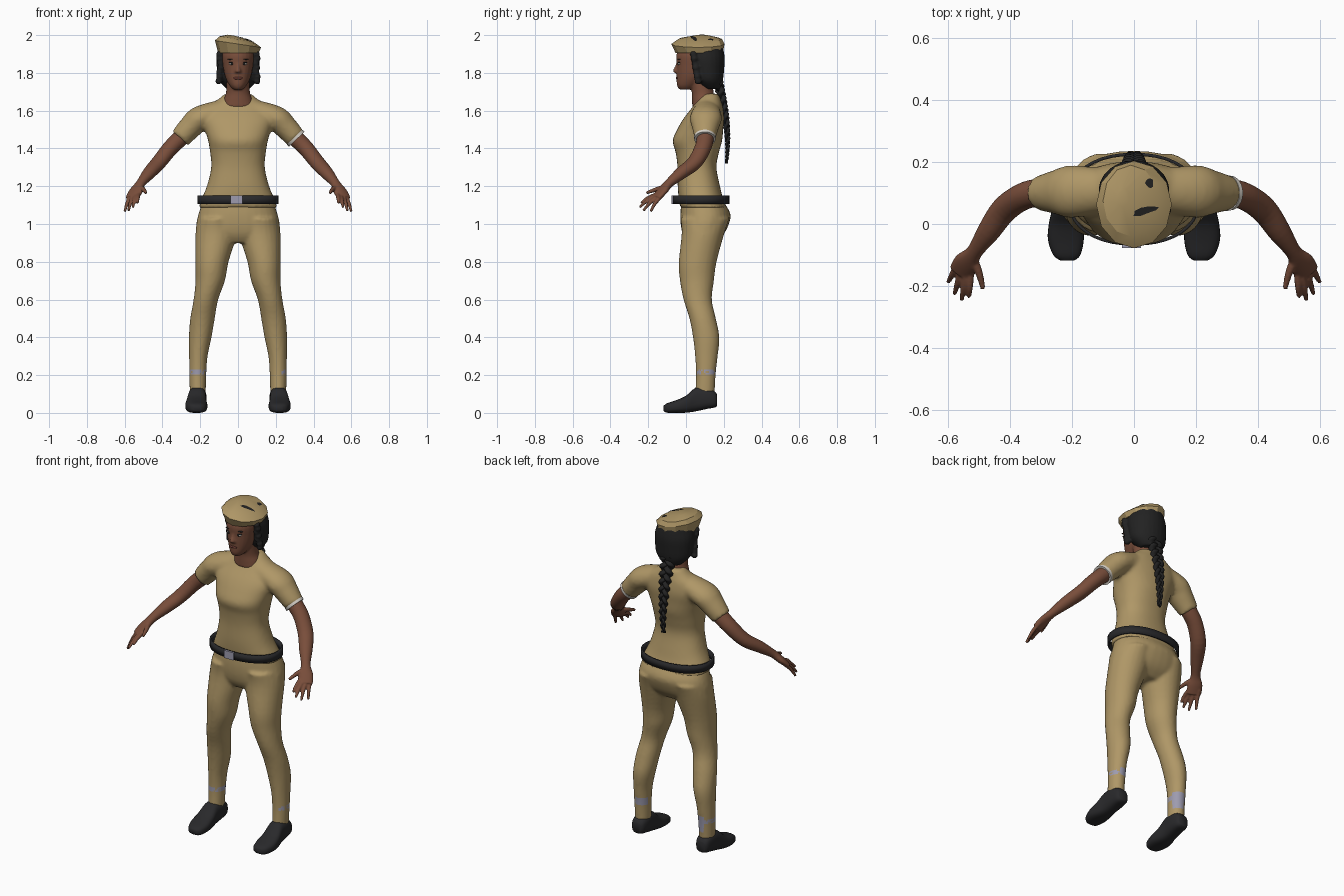
import bpy, bmesh, random
from math import sin, cos, pi, copysign
from mathutils import Vector, Matrix
from mathutils.bvhtree import BVHTree

random.seed(4)
if "Cube" in bpy.data.objects:
    bpy.data.objects.remove(bpy.data.objects["Cube"])


def material(name, r, g, b):
    m = bpy.data.materials.new(name)
    m.use_nodes = True
    m.diffuse_color = (r, g, b, 1)
    bsdf = m.node_tree.nodes["Principled BSDF"]
    bsdf.inputs["Base Color"].default_value = (r, g, b, 1)
    bsdf.inputs["Roughness"].default_value = 0.8
    return m


KHAKI = material("khaki cloth", .43, .31, .135)
SKIN = material("brown skin", .19, .075, .043)
HAIR = material("black hair", .016, .016, .016)
LEATHER = material("black leather", .022, .022, .024)
GREY = material("lavender grey", .34, .33, .43)
WHITE = material("off white", .7, .66, .6)
LIPS = material("dark lips", .13, .04, .03)


def smooth_path(pts, steps):
    """Catmull-Rom interpolation of station tuples."""
    if steps < 2:
        return [tuple(p) for p in pts]
    out = []
    for i in range(len(pts) - 1):
        quad = [pts[max(0, min(len(pts) - 1, i + k))] for k in (-1, 0, 1, 2)]
        for j in range(steps):
            t = j / steps
            out.append(tuple(b + .5 * t * (c - a + t * (2*a - 5*b + 4*c - d + t * (3*(b - c) + d - a)))
                             for a, b, c, d in zip(*quad)))
    return out + [tuple(pts[-1])]


def loft(bm, stations, axis=None, n=24, p=2, steps=4, s=1, caps=True):
    """Skin elliptical rings; a station is x, y, z, half width, half depth."""
    path = smooth_path(stations, steps)
    rings = []
    for i, (x, y, z, a, b) in enumerate(path):
        if axis:
            u, v = Vector((1, 0, 0)), Vector((0, axis == "Z", axis == "Y"))
        else:
            w = Vector(path[min(i + 1, len(path) - 1)][:3]) - Vector(path[max(i - 1, 0)][:3])
            u = w.cross(Vector((0, 0, 1))).normalized()
            v = u.cross(w).normalized()
        ring = []
        for k in range(n):
            c, d = cos(2 * pi * k / n), sin(2 * pi * k / n)
            c, d = (copysign(abs(e) ** (2 / p), e) for e in (c, d))
            co = Vector((x, y, z)) + u * a * c + v * b * d
            ring.append(bm.verts.new((co.x * s, co.y, co.z)))
        rings.append(ring)
    for r, q in zip(rings, rings[1:]):
        for k in range(n):
            bm.faces.new((r[k], r[(k + 1) % n], q[(k + 1) % n], q[k]))
    if caps:
        bm.faces.new(rings[0])
        bm.faces.new(rings[-1])


def ball(bm, centre, size):
    m = Matrix.Translation(centre) @ Matrix.Diagonal((*size, 1))
    bmesh.ops.create_uvsphere(bm, u_segments=14, v_segments=8, radius=1, matrix=m)


def finish(bm, name, mat, voxel=0, relax=4, angle=60):
    """Make the object; with a voxel size, fuse its overlapping pieces."""
    bmesh.ops.recalc_face_normals(bm, faces=bm.faces)
    me = bpy.data.meshes.new(name)
    bm.to_mesh(me)
    bm.free()
    ob = bpy.data.objects.new(name, me)
    bpy.context.collection.objects.link(ob)
    if voxel:
        r = ob.modifiers.new("fuse", "REMESH")
        r.mode, r.voxel_size = "VOXEL", voxel
        sm = ob.modifiers.new("relax", "SMOOTH")
        sm.factor, sm.iterations = .5, relax
        dg = bpy.context.evaluated_depsgraph_get()
        me = bpy.data.meshes.new_from_object(ob.evaluated_get(dg))
        ob.modifiers.clear()
        ob.data = me
    me.materials.clear()
    me.materials.append(mat)
    bpy.ops.object.select_all(action="DESELECT")
    ob.select_set(True)
    bpy.context.view_layer.objects.active = ob
    if angle:
        bpy.ops.object.shade_smooth_by_angle(angle=angle * pi / 180)
    return ob


# Shirt: body and short sleeves fused
bm = bmesh.new()
loft(bm, [(0, .095, 1.085, .21, .125), (0, .08, 1.13, .195, .118), (0, .068, 1.2, .165, .112),
          (0, .058, 1.3, .142, .103), (0, .06, 1.38, .148, .115), (0, .06, 1.44, .158, .131),
          (0, .075, 1.5, .175, .122), (0, .095, 1.56, .19, .107), (0, .115, 1.62, .16, .08),
          (0, .122, 1.66, .105, .062), (0, .13, 1.69, .07, .045)], "Z", 32, 2.3)
for s in (1, -1):
    loft(bm, [(.08, .11, 1.6, .07, .06), (.2, .105, 1.56, .085, .066), (.25, .103, 1.515, .072, .063),
              (.307, .1, 1.453, .055, .056)], s=s)
finish(bm, "shirt", KHAKI, .011, 5)

# Trousers: hips and legs fused, socks showing through at the shins
bm = bmesh.new()
loft(bm, [(0, .09, 1.11, .19, .115), (0, .103, 1.05, .21, .133), (0, .098, .99, .222, .125),
          (0, .09, .94, .215, .105), (0, .08, .9, .15, .07)], "Z", 32, 2.2)
for s in (1, -1):
    loft(bm, [(.11, .1, 1.03, .1, .13), (.115, .09, .95, .11, .113), (.138, .062, .8, .088, .1),
              (.147, .058, .7, .078, .09), (.17, .062, .6, .065, .075), (.188, .088, .5, .065, .07),
              (.2, .107, .4, .06, .07), (.21, .108, .3, .049, .06), (.213, .105, .2, .045, .052),
              (.213, .1, .1, .042, .052)], "Z", s=s)
trousers = finish(bm, "trousers", KHAKI, .009, 4)
trousers.data.materials.append(GREY)
for f in trousers.data.polygons:
    x, y, z = f.center
    right = x < 0
    band = abs(z - .215) < .012 and (right or x > .23) and random.random() < .85
    calf = y > .12 and abs(x) < .225 and (.15 if right else .2) < z < .25
    f.material_index = int(band or calf)

# Belt and buckle
bm = bmesh.new()
loft(bm, [(0, .08, z, .215, .15) for z in (1.105, 1.15)], "Z", 40, 2.2, 1, caps=False)
belt = finish(bm, "belt", LEATHER, angle=40)
belt.modifiers.new("thickness", "SOLIDIFY").thickness = .01
bm = bmesh.new()
bmesh.ops.create_cube(bm, size=1, matrix=Matrix.Translation((-.008, -.073, 1.128))
                      @ Matrix.Diagonal((.062, .009, .046, 1)))
finish(bm, "buckle", GREY, angle=0)

# Arms with hands, and shoes
for s, side in ((1, "left"), (-1, "right")):
    bm = bmesh.new()
    loft(bm, [(.24, .11, 1.53, .05, .05), (.3, .103, 1.46, .046, .045), (.36, .088, 1.4, .044, .042),
              (.42, .045, 1.325, .043, .038), (.47, -.025, 1.27, .037, .033),
              (.515, -.09, 1.215, .026, .023), (.54, -.125, 1.175, .041, .021),
              (.56, -.158, 1.138, .04, .016)], s=s)
    for i, tip in enumerate([(.533, -.236, 1.11), (.557, -.246, 1.088), (.58, -.226, 1.07), (.6, -.187, 1.066)]):
        base = Vector((.548, -.14, 1.155)) + Vector((.77, .64, 0)) * (i - 1.5) * .018
        mid = base.lerp(Vector(tip), .55) + Vector((0, -.004, .006))
        loft(bm, [(*base, .012, .012), (*mid, .0105, .0105), (*tip, .007, .007)], n=10, s=s)
    loft(bm, [(.525, -.105, 1.195, .016, .016), (.503, -.15, 1.185, .013, .013),
              (.487, -.21, 1.165, .008, .008)], n=10, s=s)
    finish(bm, side + "_arm", SKIN, .005, 2)

    bm = bmesh.new()
    loft(bm, [(.215, -.118, .024, .022, .014), (.217, -.1, .026, .044, .025), (.22, -.05, .034, .058, .034),
              (.22, 0, .046, .055, .045), (.217, .05, .07, .048, .062), (.214, .11, .077, .047, .056),
              (.214, .15, .072, .04, .044), (.214, .165, .066, .028, .03)], "Y", 24, 2.8, s=s)
    finish(bm, side + "_shoe", LEATHER)

# Pale lining at the left sleeve opening
bm = bmesh.new()
loft(bm, [(.3, .1, 1.4605, .058, .057), (.311, .1, 1.449, .056, .057)], steps=1)
finish(bm, "sleeve_lining", WHITE)

# Head: neck, skull, nose and ears fused
bm = bmesh.new()
loft(bm, [(0, .088, 1.62, .085, .055), (0, .092, 1.66, .075, .06), (0, .088, 1.7, .063, .058),
          (0, .075, 1.78, .06, .06)], "Z")
loft(bm, [(0, 0, 1.712, .025, .035), (0, .012, 1.735, .046, .06), (0, .035, 1.78, .068, .085),
          (0, .045, 1.84, .08, .095), (0, .05, 1.9, .084, .1), (0, .055, 1.94, .06, .075)], "Z")
loft(bm, [(0, -.045, 1.8, .019, .014), (0, -.053, 1.81, .017, .017), (0, -.047, 1.835, .009, .011),
          (0, -.042, 1.86, .008, .008)], "Z", 12)
finish(bm, "head_and_neck", SKIN, .006, 3)

# Eyes, brows and lips
for name, mat, centre, size in (
        ("eye_white", WHITE, (.033, -.035, 1.848), (.015, .009, .006)),
        ("iris", HAIR, (.032, -.04, 1.848), (.007, .006, .006)),
        ("eyelid", HAIR, (.034, -.036, 1.855), (.017, .009, .0025)),
        ("eyebrow", HAIR, (.036, -.036, 1.872), (.021, .009, .003)),
        ("lips", LIPS, (.008, -.046, 1.772), (.016, .008, .007))):
    bm = bmesh.new()
    for s in (1, -1):
        ball(bm, (centre[0] * s, *centre[1:]), size)
    finish(bm, name, mat)

# Hair cap with loose curls beside the face
bm = bmesh.new()
loft(bm, [(0, .1, 1.94, .095, .095), (0, .105, 1.88, .113, .1), (0, .112, 1.82, .112, .09),
          (0, .12, 1.76, .102, .075), (0, .135, 1.715, .06, .045)], "Z")
for s in (1, -1):
    for i in range(7):
        ball(bm, (s * (.098 + random.uniform(-.006, .006)), .04 + .004 * i, 1.9 - .024 * i),
             (.018, .02, .017))
finish(bm, "hair", HAIR, .007, 2)

# Braid of three crossing strands
bm = bmesh.new()
for k in range(3):
    strand = []
    for i in range(73):
        t = i / 72
        ph, w, r = 2 * pi * (t * 3.5 + k / 3), .028 * (1 - .7 * t), .023 * (1 - .75 * t)
        strand.append((w * sin(ph), .165 + .055 * sin(.65 * pi * t) + .45 * w * sin(2 * ph),
                       1.77 - .45 * t, r, r * .85))
    loft(bm, strand, "Z", 10, steps=1)
finish(bm, "braid", HAIR)

# Faceted cap, lower on its left, with hair patches on the crown
bm = bmesh.new()
loft(bm, [(.002, .07, 1.905, .107, .125), (0, .063, 1.953, .122, .141), (-.01, .075, 1.978, .09, .115),
          (-.035, .085, 1.994, .02, .03)], "Z", 12, steps=1)
for v in bm.verts:
    if v.co.z > 1.92:
        v.co.z -= .15 * v.co.x
bmesh.ops.recalc_face_normals(bm, faces=bm.faces)
crown = BVHTree.FromBMesh(bm)
finish(bm, "cap", KHAKI, angle=25)
bm = bmesh.new()
for cx, cy, rx, ry, lean in ((.036, .043, .048, .014, .25), (.05, .132, .014, .019, 0)):
    rim = []
    for k in range(11):
        r = 1 if k == 10 else random.uniform(.7, 1.05)
        x = cx + rx * r * cos(2 * pi * k / 10) * (k < 10)
        y = cy + ry * r * sin(2 * pi * k / 10) * (k < 10) + lean * (x - cx)
        hit = crown.ray_cast(Vector((x, y, 3)), Vector((0, 0, -1)))[0]
        rim.append(bm.verts.new(hit + Vector((0, 0, .004))))
    for k in range(10):
        bm.faces.new((rim[k], rim[(k + 1) % 10], rim[10]))
finish(bm, "crown_hair_patches", HAIR)
